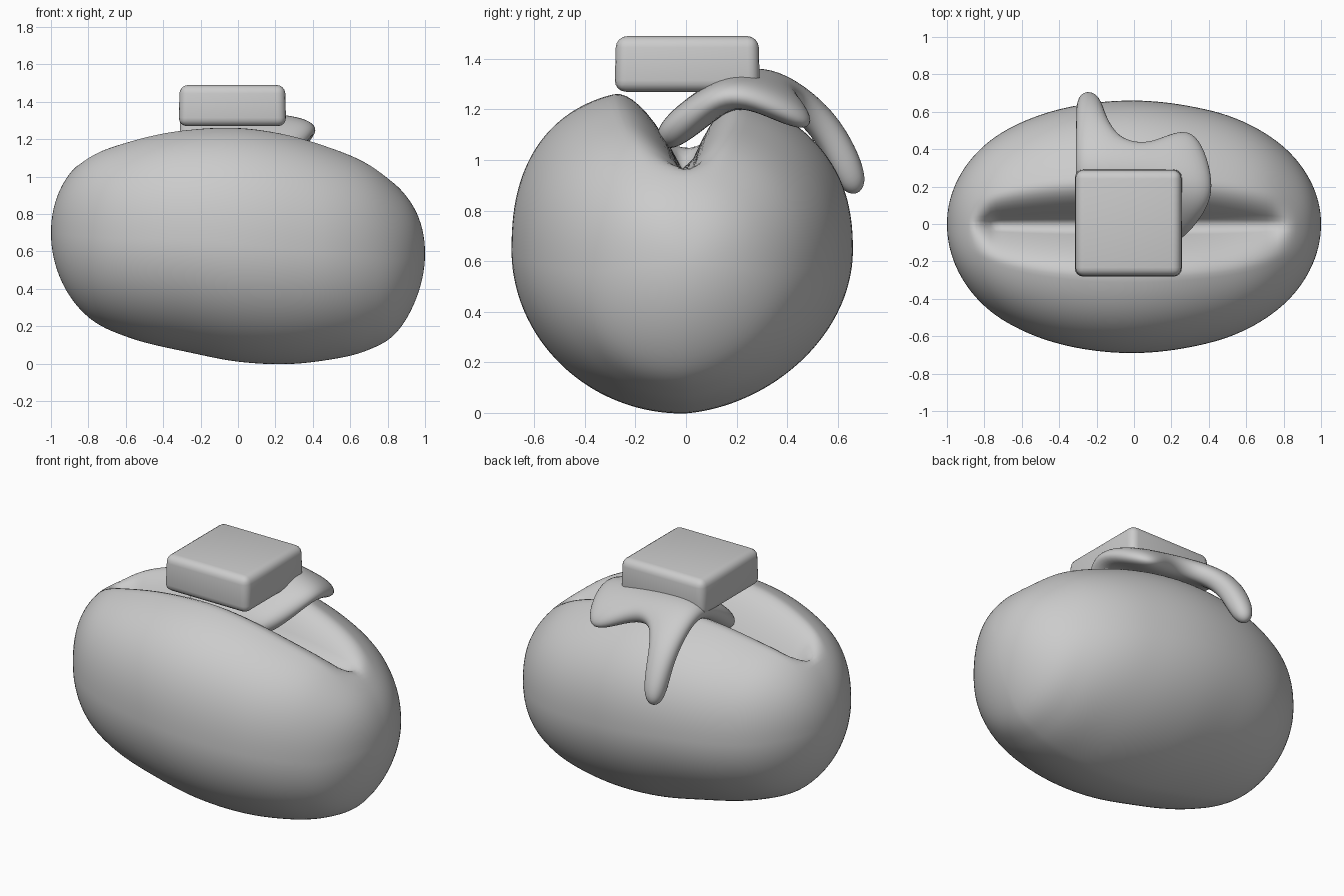
import bpy, bmesh, math

if "Cube" in bpy.data.objects:
    bpy.data.objects.remove(bpy.data.objects["Cube"])


def lerp(table, x):
    """Smooth interpolation in rows of (x, value, ...)."""
    x = min(max(x, table[0][0]), table[-1][0])
    for i in range(len(table) - 1):
        a, b = table[i], table[i + 1]
        if x <= b[0]:
            p, q = table[max(i - 1, 0)], table[min(i + 2, len(table) - 1)]
            h = b[0] - a[0]
            t = (x - a[0]) / h
            out = []
            for k in range(1, len(a)):
                ma = (b[k] - p[k]) / (b[0] - p[0]) * h
                mb = (q[k] - a[k]) / (q[0] - a[0]) * h
                out.append((2*t**3 - 3*t*t + 1) * a[k] + (t**3 - 2*t*t + t) * ma
                           + (3*t*t - 2*t**3) * b[k] + (t**3 - t*t) * mb)
            return out


def make_object(name, bm, smooth=True):
    bmesh.ops.recalc_face_normals(bm, faces=bm.faces)
    for f in bm.faces:
        f.smooth = smooth
    me = bpy.data.meshes.new(name)
    bm.to_mesh(me)
    bm.free()
    ob = bpy.data.objects.new(name, me)
    bpy.context.collection.objects.link(ob)
    return ob


# Potato body: x, centre height, half height, half width (halves divided by sqrt(1-x^2))
BODY = [(-1, .70, .78, .73), (-.8, .678, .715, .715), (-.6, .67, .655, .695),
        (-.3, .665, .625, .68), (0, .643, .632, .675), (.3, .615, .645, .675),
        (.5, .595, .66, .685), (.7, .575, .70, .695), (.85, .56, .74, .705), (1, .59, .77, .71)]


def potato_point(x, a):
    c, h, w = lerp(BODY, x)
    r = math.sqrt(max(0, 1 - x * x))
    cy, sz = math.cos(a), math.sin(a)
    e = 2 / 2.35 if sz > 0 else 1.0
    u = math.copysign(abs(cy) ** e, cy)
    v = math.copysign(abs(sz) ** e, sz)
    y = w * r * u - .015 * r
    z = c + h * r * v
    if v > 0:
        z -= .06 * y * v
        # split along the top, narrowing towards its ends
        top = c + h * r
        depth = max(0, top - .935) * min(1, max(0, (.87 - abs(x)) / .12))
        narrow = max(.3, 1 - .75 * abs(x) ** 3)
        half = (.28 if y < 0 else .24) * narrow
        k = max(0, 1 - abs(y) / half)
        k = k ** 1.6 if y < 0 else k ** 1.9
        if sz > .3:
            z -= depth * k
    else:
        z -= .07 * max(y, 0) * v
    return (x, y, z)


bm = bmesh.new()
NX, NA = 72, 160
rings = []
for i in range(1, NX):
    x = -math.cos(math.pi * i / NX)
    rings.append([bm.verts.new(potato_point(x, 2 * math.pi * j / NA)) for j in range(NA)])
for r0, r1 in zip(rings, rings[1:]):
    for j in range(NA):
        k = (j + 1) % NA
        bm.faces.new((r0[j], r0[k], r1[k], r1[j]))
for ring, x in ((rings[0], -1), (rings[-1], 1)):
    tip = bm.verts.new(potato_point(x, 0))
    for j in range(NA):
        bm.faces.new((ring[j], ring[(j + 1) % NA], tip))
make_object("potato", bm)

# Melted butter: cage running out of the split and over the back, with one long drip
HEIGHT = [(-.12, 1.05), (.08, 1.225), (.18, 1.29), (.3, 1.295), (.42, 1.225),
          (.52, 1.15), (.6, 1.04), (.69, .84)]
ROWS = [[(-.32, -.115), (-.1, -.115), (.08, -.115), (.24, -.105)],
        [(-.32, .1), (-.1, .1), (.1, .1), (.38, .04)],
        [(-.32, .3), (-.1, .28), (.12, .26), (.46, .2)],
        [(-.32, .48), (-.08, .45), (.09, .42), (.33, .58)],
        [(-.315, .6), (-.15, .58)],
        [(-.31, .685), (-.18, .685)]]
bm = bmesh.new()
grid = []
for row in ROWS:
    grid.append([bm.verts.new((x, y, lerp(HEIGHT, y)[0] + (.03 if x < -.05 and .2 < y < .65 else 0)))
                 for x, y in row])
for a, b in zip(grid, grid[1:]):
    for j in range(min(len(a), len(b)) - 1):
        bm.faces.new((a[j], a[j + 1], b[j + 1], b[j]))
melt = make_object("melted_butter", bm)
sol = melt.modifiers.new("thickness", "SOLIDIFY")
sol.thickness, sol.offset = .14, 0
sub = melt.modifiers.new("smooth", "SUBSURF")
sub.levels = sub.render_levels = 3

# Butter pat with rounded edges
bm = bmesh.new()
bmesh.ops.create_cube(bm, size=1)
for v in bm.verts:
    s = .98 if v.co.z > 0 else 1
    v.co = (v.co.x * .575 * s - .03, v.co.y * .575 * s + .005, v.co.z * .22 + 1.38)
bmesh.ops.bevel(bm, geom=bm.edges[:], offset=.045, segments=4, profile=.5, affect='EDGES')
make_object("butter_pat", bm)
